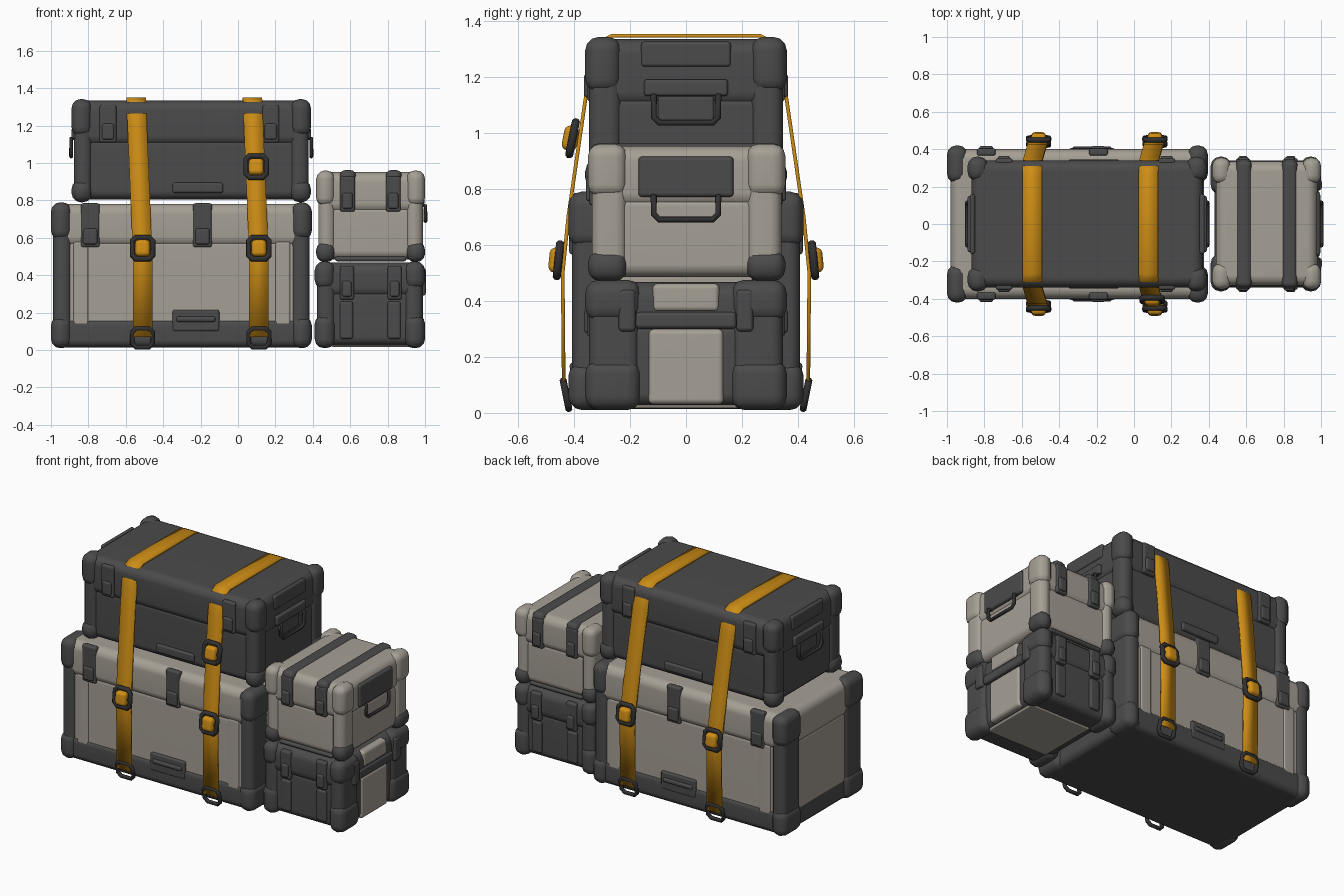
import bpy, bmesh, math
from mathutils import Matrix, Vector

if "Cube" in bpy.data.objects:
    bpy.data.objects.remove(bpy.data.objects["Cube"], do_unlink=True)


def material(name, rgb):
    m = bpy.data.materials.new(name)
    m.use_nodes = True
    m.diffuse_color = (*rgb, 1)
    bsdf = m.node_tree.nodes["Principled BSDF"]
    bsdf.inputs["Base Color"].default_value = (*rgb, 1)
    bsdf.inputs["Roughness"].default_value = 0.7
    return m


DARK = material("dark grey plastic", (0.07, 0.07, 0.07))
BEIGE = material("warm beige plastic", (0.38, 0.35, 0.30))
YELLOW = material("amber webbing", (0.62, 0.27, 0.008))
BLACK = material("black buckle", (0.03, 0.03, 0.032))


def add(name, data, mat):
    ob = bpy.data.objects.new(name, data)
    data.materials.append(mat)
    bpy.context.collection.objects.link(ob)
    return ob


def finish(name, bm, mat):
    bmesh.ops.recalc_face_normals(bm, faces=bm.faces)
    me = bpy.data.meshes.new(name)
    bm.to_mesh(me)
    bm.free()
    me.shade_smooth()
    me.set_sharp_from_angle(angle=math.radians(40))
    return add(name, me, mat)


def block(name, mat, x, y, z, bevel=0.015, tilt=0):
    """Rounded box from three (low, high) ranges, tilted about x."""
    lo, hi = Vector((x[0], y[0], z[0])), Vector((x[1], y[1], z[1]))
    bm = bmesh.new()
    bmesh.ops.create_cube(bm, size=1, matrix=Matrix.Diagonal((*(hi - lo), 1)))
    bmesh.ops.bevel(bm, geom=bm.edges[:], offset=min(bevel, min(hi - lo) * 0.45),
                    segments=3, profile=0.5, affect='EDGES')
    bmesh.ops.transform(bm, verts=bm.verts, matrix=Matrix.Translation((lo + hi) / 2)
                        @ Matrix.Rotation(tilt, 4, 'X'))
    ob = finish(name, bm, mat)
    ob.modifiers.new("Weighted", 'WEIGHTED_NORMAL').keep_sharp = True
    return ob


def tube(name, mat, points, radius, closed=False):
    cu = bpy.data.curves.new(name, 'CURVE')
    cu.dimensions = '3D'
    cu.bevel_depth, cu.bevel_resolution, cu.use_fill_caps = radius, 2, True
    sp = cu.splines.new('POLY')
    sp.points.add(len(points) - 1)
    for p, co in zip(sp.points, points):
        p.co = (*co, 1)
    sp.use_cyclic_u = closed
    return add(name, cu, mat)


def span(lo, hi, side, size, inset=0.0):
    """Range of a given size against one end of lo..hi."""
    return (hi - inset - size, hi - inset) if side > 0 else (lo + inset, lo + inset + size)


def case(name, x, y, z, seam, body, lid, low, high, pillar, cap):
    """Tray and lid with corner caps and four upright edge pillars."""
    cx, cy, cl, ch = cap

    def inner(r, d):
        return (r[0] + d, r[1] - d)
    block(name + "_tray", body, inner(x, .028), inner(y, .03), (z[0] + .015, seam), .045)
    block(name + "_lid", lid, inner(x, .02), inner(y, .02), (seam - .05, z[1] - .008), .055)
    for sx in (-1, 1):
        for sy in (-1, 1):
            tag = ("left" if sx > 0 else "right") + ("_front" if sy < 0 else "_back")
            px, py = span(*x, sx, cx), span(*y, sy, cy)
            block(f"{name}_lower_cap_{tag}", low, px, py, (z[0], z[0] + cl), .05)
            block(f"{name}_upper_cap_{tag}", high, px, py, (z[1] - ch, z[1]), .06)
            block(f"{name}_pillar_{tag}", pillar, span(*x, sx, cx * .9, .012),
                  span(*y, sy, cy * .9, .014), (z[0] + .05, z[1] - .05), .04)


def both_sides(name, mat, x, depth, z, reach=.03, bevel=.012):
    """The same block on the front and back faces."""
    for tag, s in (("front", -1), ("back", 1)):
        block(f"{name}_{tag}", mat, x, sorted((s * depth, s * (depth - reach))), z, bevel)


def latch(name, x, depth, z):
    both_sides(name + "_strip", DARK, x, depth, z, .04)
    both_sides(name + "_tab", DARK, (x[0] + .012, x[1] - .012), depth + .012,
               (z[0] + .015, z[0] + .1), .03)


def handle(name, x, s, half, top, low):
    """U-shaped grip on an end face, s gives the outward direction."""
    o, i = x + s * .022, x - s * .02
    tube(name, BLACK, [(i, -half, top), (o, -half, top - .01), (o, -half, low + .02),
                       (o, -half + .02, low), (o, half - .02, low), (o, half, low + .02),
                       (o, half, top - .01), (i, half, top)], .011)


# Large lower case
case("large_case", (-1, .395), (-.42, .42), (.01, .79), .6, BEIGE, BEIGE,
     DARK, DARK, DARK, (.11, .2, .17, .2))
block("large_case_base", DARK, (-.975, .37), (-.4, .4), (.014, .17), .04)
for lx in (-.84, -.24):
    latch("large_case_latch", (lx, lx + .1), .405, (.55, .785))
both_sides("large_case_grip", DARK, (-.35, -.1), .405, (.1, .215))
both_sides("large_case_grip_lip", DARK, (-.33, -.12), .415, (.15, .18))
for rx in (-.88, .2):
    both_sides("large_case_rib", BEIGE, (rx, rx + .08), .397, (.1, .58))

# Upper dark case
case("upper_case", (-.89, .39), (-.36, .36), (.79, 1.342), 1.14, DARK, DARK,
     DARK, DARK, DARK, (.11, .13, .12, .2))
for lx in (-.74, .13):
    latch("upper_case_latch", (lx, lx + .09), .352, (1.11, 1.31))
both_sides("upper_case_grip", DARK, (-.35, -.08), .345, (.84, .895))
for s, ex in ((-1, -.87), (1, .37)):
    block("upper_case_handle_plate", DARK, sorted((ex - s * .02, ex + s * .02)),
          (-.15, .15), (1.13, 1.19), .012)
    block("upper_case_end_pad", DARK, sorted((ex - s * .02, ex + s * .008)),
          (-.16, .16), (1.235, 1.325), .012)
    block("upper_case_handle_panel", DARK, sorted((ex - s * .02, ex + s * .004)),
          (-.1, .1), (1.04, 1.13), .01)
    handle("upper_case_handle", ex, s, .115, 1.14, 1.035)

# Small beige case
case("small_upper_case", (.418, 1), (-.35, .355), (.47, .96), .78, BEIGE, BEIGE,
     DARK, BEIGE, BEIGE, (.1, .14, .11, .19))
for bx in (.545, .79):
    block("small_upper_case_band", DARK, (bx, bx + .085), (-.34, .34), (.9, .962), .03)
    latch("small_upper_case_latch", (bx, bx + .08), .345, (.74, .93))
block("small_upper_case_handle_plate", DARK, (.96, .996), (-.17, .17), (.77, .915), .015)
handle("small_upper_case_handle", .98, 1, .115, .78, .69)
both_sides("small_upper_case_foot", DARK, (.52, .9), .325, (.474, .5))

# Small dark case with beige end panels
case("small_lower_case", (.41, 1), (-.36, .36), (.01, .475), .33, DARK, DARK,
     DARK, DARK, DARK, (.11, .2, .18, .15))
block("small_lower_case_end_panel", BEIGE, (.93, .983), (-.135, .135), (.03, .3), .02)
block("small_lower_case_end_lid", BEIGE, (.93, .988), (-.12, .12), (.36, .462), .02)
block("small_lower_case_end_rail", DARK, (.93, .992), (-.18, .18), (.3, .36), .015)
block("small_lower_case_floor", BEIGE, (.5, .94), (-.2, .2), (.016, .05), .01)
for bx in (.545, .8):
    latch("small_lower_case_latch", (bx, bx + .075), .352, (.27, .45))
    both_sides("small_lower_case_rib", DARK, (bx, bx + .07), .345, (.06, .26))
for s in (-1, 1):
    block("small_lower_case_end_latch", DARK, (.96, 1.004),
          (s * .21 - .03, s * .21 + .03), (.29, .44), .015)

# Webbing straps over the stack
HALF = [(-.436, .07), (-.44, .5), (-.42, .7), (-.347, 1.2), (-.332, 1.27),
        (-.305, 1.325), (-.265, 1.345)]
PATH = HALF + [(-y, z) for y, z in reversed(HALF)]


def strap(name, x):
    bm = bmesh.new()
    rows = []
    for y, z in PATH:
        cx = x - .035 * max(0, z - .5) / .85
        rows.append([bm.verts.new((cx + d, y, z)) for d in (-.052, .052)])
    for a, b in zip(rows, rows[1:]):
        bm.faces.new((a[0], a[1], b[1], b[0]))
    ob = finish(name, bm, YELLOW)
    sol = ob.modifiers.new("Thickness", 'SOLIDIFY')
    sol.thickness, sol.offset = .013, 0


def frame(name, x, y, z, w, h, lean, r):
    """Closed rectangular ring with clipped corners; lean shifts y with height."""
    pts = []
    for sx, sz in ((1, 1), (-1, 1), (-1, -1), (1, -1)):
        ends = [(sx * w, sz * (h - .02)), (sx * (w - .02), sz * h)]
        pts += ends if sx * sz > 0 else ends[::-1]
    tube(name, BLACK, [(x + a, y + lean * b, z + b) for a, b in pts], r, True)


def buckle(name, x, s, y, z, lean):
    frame(name + "_frame", x, s * y, z, .055, .058, lean, .015)
    tube(name + "_bar", BLACK, [(x - .055, s * y, z), (x + .055, s * y, z)], .012)
    block(name + "_wrap", YELLOW, (x - .04, x + .04), sorted((s * (y - .02), s * (y + .034))),
          (z - .045, z + .045), .022, math.atan(-lean))


for label, sx in (("right", -.51), ("left", .112)):
    strap(label + "_strap", sx)
    for tag, s in (("front", -1), ("back", 1)):
        buckle(f"{label}_{tag}_buckle", sx, s, .455, .545, -s * .1)
        frame(f"{label}_{tag}_hook", sx, s * .428, .065, .055, .05, s * .2, .013)
buckle("left_upper_buckle", .097, -1, .405, .98, .2)
